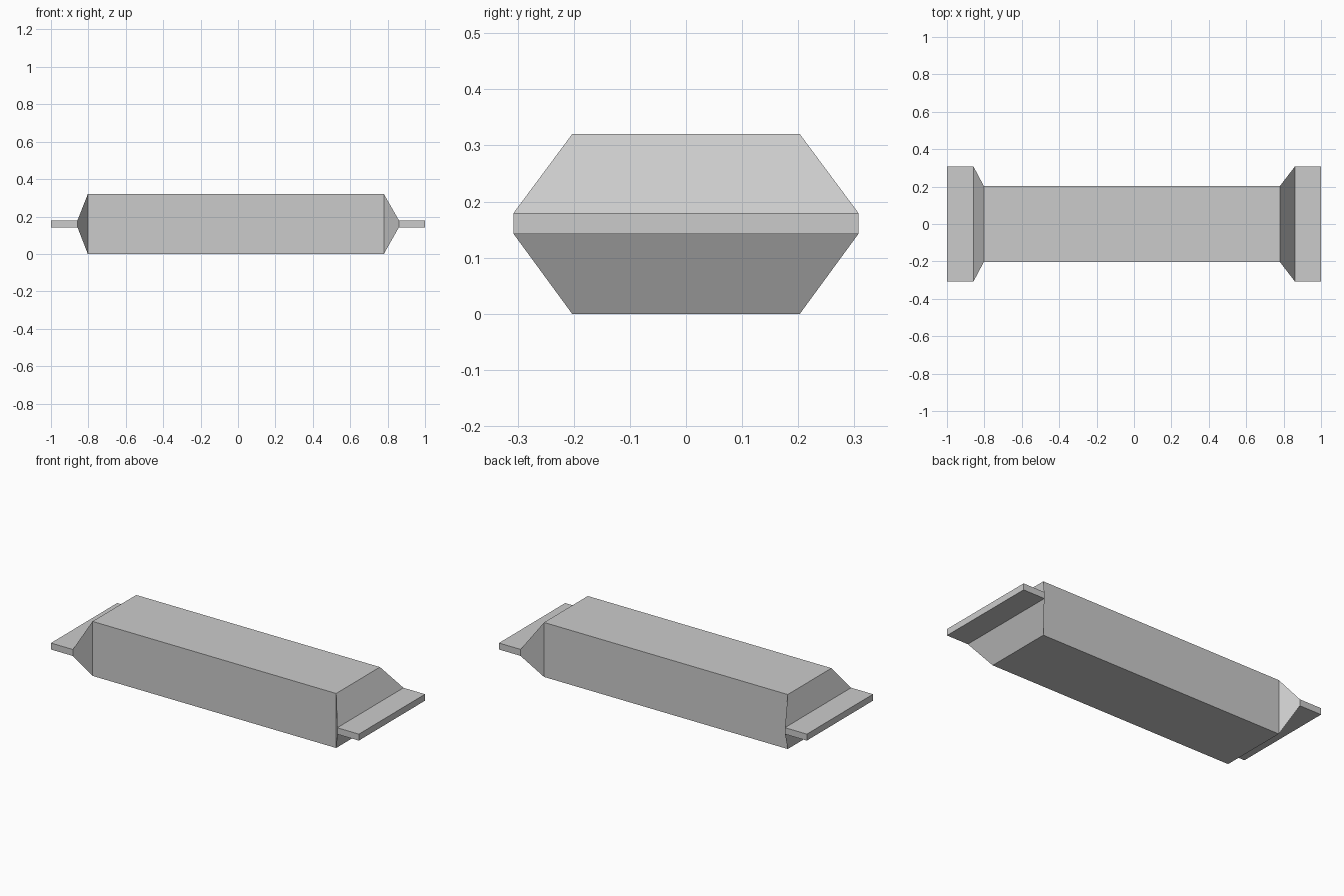
import bpy, bmesh

cube = bpy.data.objects.get("Cube")
if cube:
    bpy.data.objects.remove(cube, do_unlink=True)

grey = bpy.data.materials.new("light_grey")
grey.use_nodes = True
colour = (0.6, 0.6, 0.6, 1)
grey.diffuse_color = colour
grey.node_tree.nodes["Principled BSDF"].inputs["Base Color"].default_value = colour

# Rectangular sections: half width, bottom, top
BODY = (0.203, 0.0, 0.32)
SEAL = (0.307, 0.142, 0.18)


def loft(name, stations):
    """Skin rectangular sections along x and cap both ends."""
    bm = bmesh.new()
    rings = []
    for x, (w, low, high) in stations:
        corners = ((-w, low), (w, low), (w, high), (-w, high))
        rings.append([bm.verts.new((x, y, z)) for y, z in corners])
    for a, b in zip(rings, rings[1:]):
        for i in range(4):
            j = (i + 1) % 4
            bm.faces.new((a[i], a[j], b[j], b[i]))
    bm.faces.new(rings[0])
    bm.faces.new(rings[-1])
    bmesh.ops.recalc_face_normals(bm, faces=bm.faces)
    mesh = bpy.data.meshes.new(name)
    bm.to_mesh(mesh)
    bm.free()
    mesh.materials.append(grey)
    obj = bpy.data.objects.new(name, mesh)
    bpy.context.collection.objects.link(obj)
    return obj


# Packet: flat sealed end, taper, box body, taper, flat sealed end
loft("sealed_packet", [
    (-1.0, SEAL), (-0.858, SEAL), (-0.803, BODY),
    (0.78, BODY), (0.86, SEAL), (1.0, SEAL),
])
